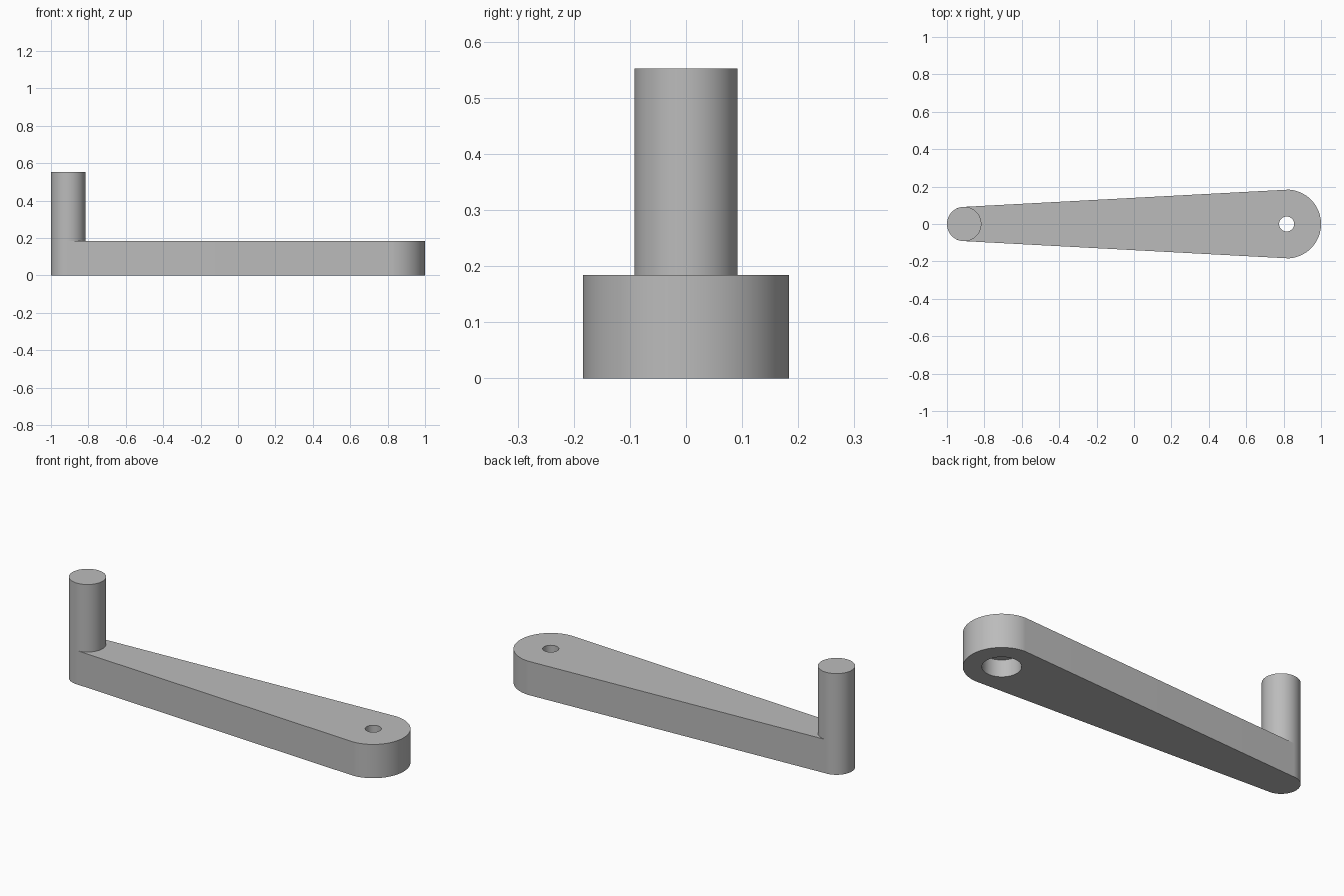
import bpy, bmesh, math

if "Cube" in bpy.data.objects:
    bpy.data.objects.remove(bpy.data.objects["Cube"], do_unlink=True)

R = 0.184              # hub radius, also arm thickness
r = R / 2              # grip radius
HUB_X, GRIP_X = 1 - R, r - 1
TOP = 3 * R            # top of the grip
STEPS = 48

grey = bpy.data.materials.new("plain grey")
grey.use_nodes = True
colour = (0.5, 0.5, 0.5, 1)
grey.diffuse_color = colour
grey.node_tree.nodes["Principled BSDF"].inputs["Base Color"].default_value = colour


def arc(cx, radius, start, end, steps=STEPS):
    """Points along an arc centred on the x axis."""
    angles = [start + (end - start) * i / steps for i in range(steps + 1)]
    return [(cx + radius * math.cos(a), radius * math.sin(a)) for a in angles]


def prism(name, outline, low, high):
    """Extrude a closed outline between two heights."""
    bm = bmesh.new()
    base = bm.faces.new([bm.verts.new((x, y, low)) for x, y in outline])
    top = bmesh.ops.extrude_face_region(bm, geom=[base], use_keep_orig=True)["geom"]
    verts = [v for v in top if isinstance(v, bmesh.types.BMVert)]
    bmesh.ops.translate(bm, verts=verts, vec=(0, 0, high - low))
    bmesh.ops.recalc_face_normals(bm, faces=bm.faces)
    mesh = bpy.data.meshes.new(name)
    bm.to_mesh(mesh)
    bm.free()
    mesh.materials.append(grey)
    obj = bpy.data.objects.new(name, mesh)
    bpy.context.collection.objects.link(obj)
    return obj


def cylinder(name, cx, radius, low, high):
    return prism(name, arc(cx, radius, 0, math.tau, 2 * STEPS)[:-1], low, high)


def select(obj):
    bpy.ops.object.select_all(action="DESELECT")
    obj.select_set(True)
    bpy.context.view_layer.objects.active = obj


# Tapered arm: two round ends joined by tangent sides
tangent = math.acos((R - r) / (HUB_X - GRIP_X))
outline = arc(HUB_X, R, -tangent, tangent) + arc(GRIP_X, r, tangent, math.tau - tangent)
arm = prism("crank_arm", outline, 0, R)

# Shaft hole, with a wide counterbore from below
cutters = [cylinder("shaft_hole_cutter", HUB_X, 0.04, -0.1, R + 0.1),
           cylinder("counterbore_cutter", HUB_X, 0.094, -0.1, R / 2)]
for cutter in cutters:
    cutter.hide_render = True
    cut = arm.modifiers.new("cut", "BOOLEAN")
    cut.operation = "DIFFERENCE"
    cut.solver = "EXACT"
    cut.object = cutter
    select(arm)
    bpy.ops.object.modifier_apply(modifier=cut.name)
    bpy.data.objects.remove(cutter, do_unlink=True)

# Upright grip, flush with the small end
grip = cylinder("grip", GRIP_X, r, R, TOP)

for obj in (arm, grip):
    select(obj)
    bpy.ops.object.shade_smooth_by_angle(angle=math.radians(30))
